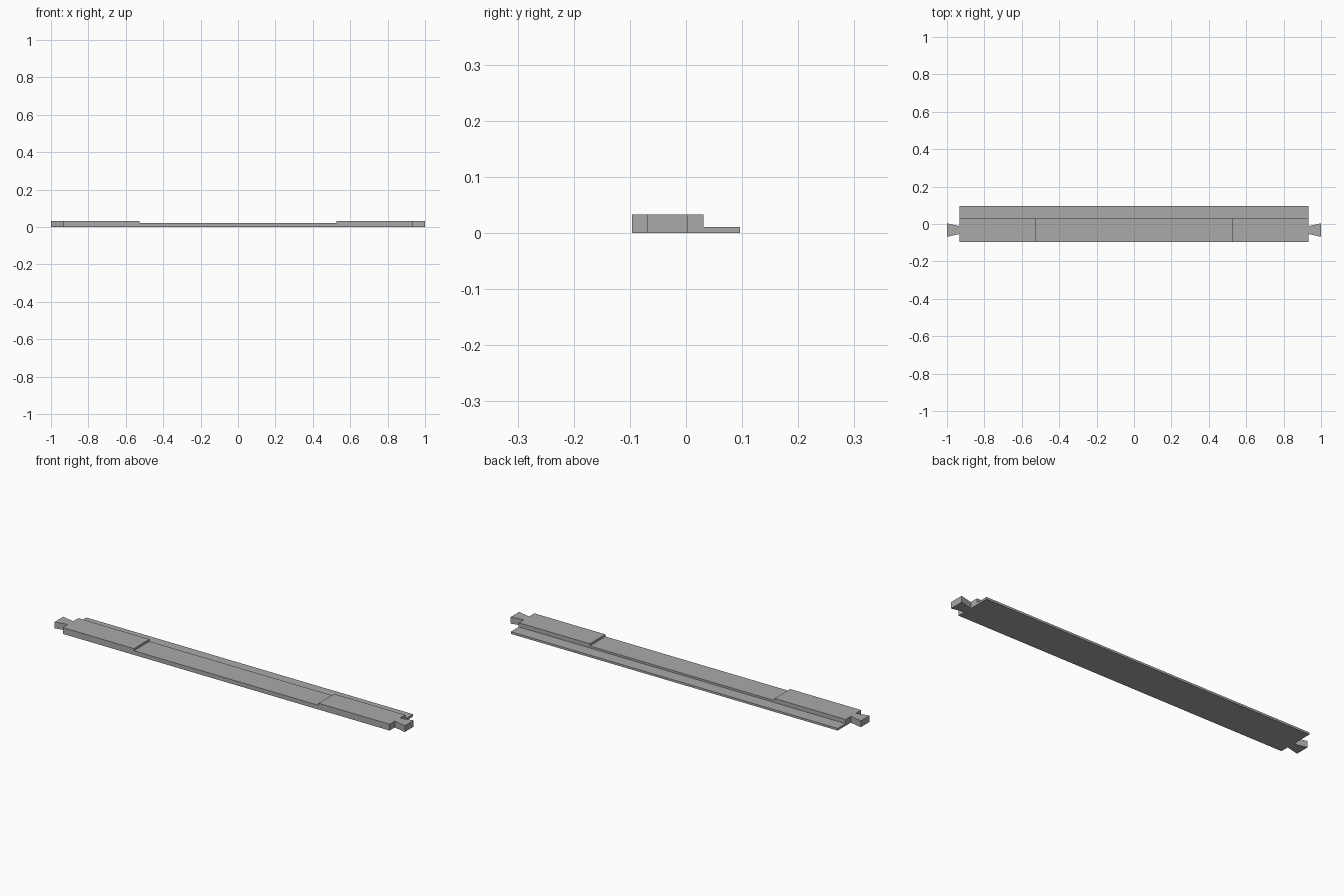
import bpy
import bmesh
from mathutils import Vector

cube = bpy.data.objects.get("Cube")
if cube:
    bpy.data.objects.remove(cube, do_unlink=True)

# Overall sizes
BODY_X, STEP_X, TAB_X = 0.933, 0.527, 1.0
FRONT_Y, RAIL_Y, LEDGE_Y = -0.096, 0.031, 0.096
LEDGE_Z, MIDDLE_Z, TOP_Z = 0.011, 0.0215, 0.0325
TAB_Y = (FRONT_Y + RAIL_Y) / 2
NECK_HALF, END_HALF = 0.021, 0.036

grey = bpy.data.materials.new("plain grey")
grey.use_nodes = True
colour = (0.4, 0.4, 0.4, 1.0)
grey.diffuse_color = colour
grey.node_tree.nodes["Principled BSDF"].inputs["Base Color"].default_value = colour


def prism(name, outline, sweep):
    """Extrude a flat outline along a vector into a closed solid."""
    bm = bmesh.new()
    face = bm.faces.new([bm.verts.new(p) for p in outline])
    extruded = bmesh.ops.extrude_face_region(bm, geom=[face], use_keep_orig=True)
    moved = [v for v in extruded["geom"] if isinstance(v, bmesh.types.BMVert)]
    bmesh.ops.translate(bm, verts=moved, vec=Vector(sweep))
    bmesh.ops.recalc_face_normals(bm, faces=bm.faces)
    mesh = bpy.data.meshes.new(name)
    bm.to_mesh(mesh)
    bm.free()
    mesh.materials.append(grey)
    obj = bpy.data.objects.new(name, mesh)
    bpy.context.collection.objects.link(obj)
    return obj


# Main rail: lowered middle between two raised ends
half = [(BODY_X, 0), (BODY_X, TOP_Z), (STEP_X, TOP_Z), (STEP_X, MIDDLE_Z)]
side = half + [(-x, z) for x, z in reversed(half)]
prism("rail", [(x, FRONT_Y, z) for x, z in side], (0, RAIL_Y - FRONT_Y, 0))

# Thin ledge along the back
ledge = [(RAIL_Y, 0), (LEDGE_Y, 0), (LEDGE_Y, LEDGE_Z), (RAIL_Y, LEDGE_Z)]
prism("back_ledge", [(-BODY_X, y, z) for y, z in ledge], (2 * BODY_X, 0, 0))

# Flared dovetail tab on each end
for name, s in (("left_tab", 1), ("right_tab", -1)):
    tab = [(BODY_X, -NECK_HALF), (TAB_X, -END_HALF), (TAB_X, END_HALF), (BODY_X, NECK_HALF)]
    prism(name, [(s * x, TAB_Y + y, 0) for x, y in tab], (0, 0, TOP_Z))
